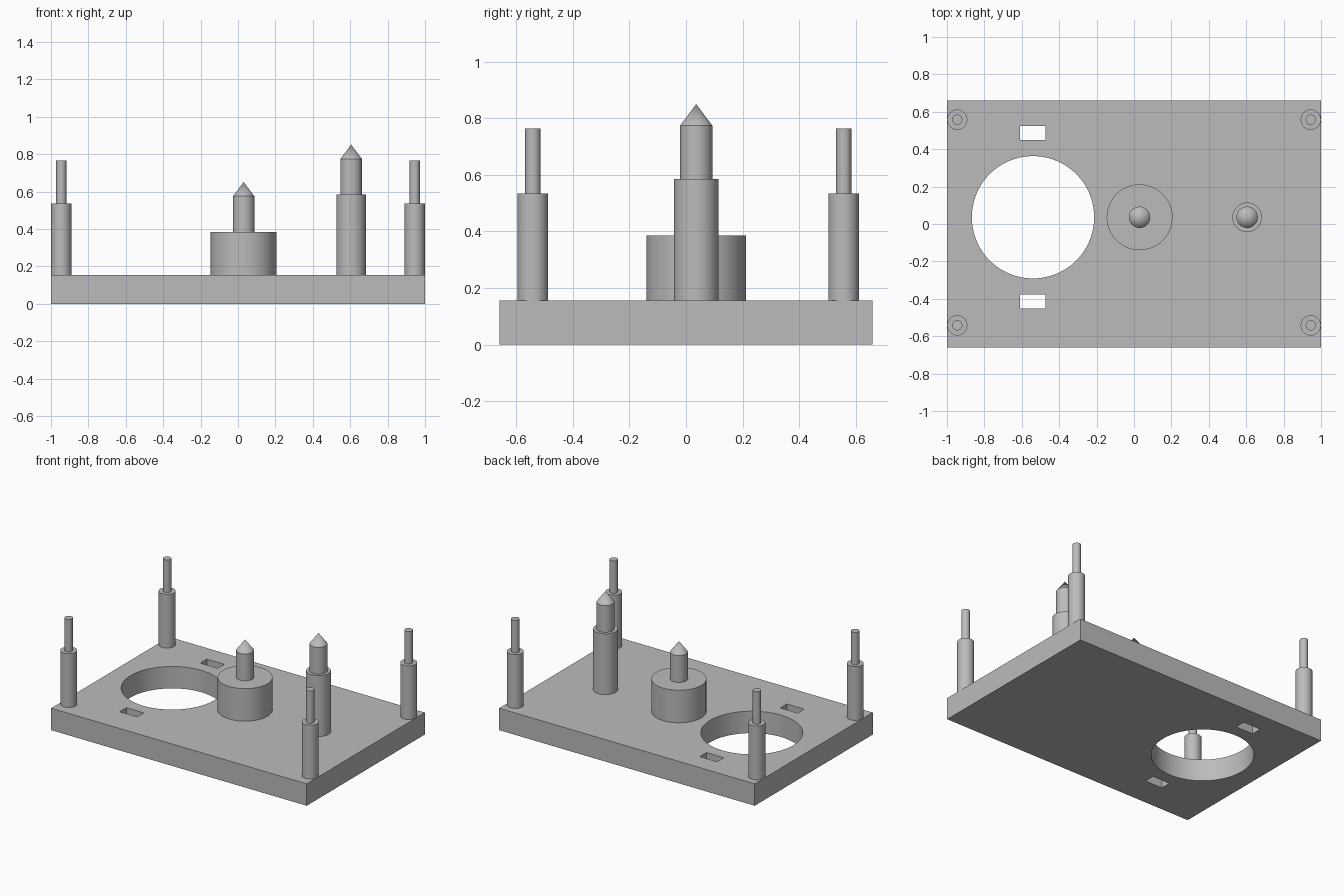
import bpy
import math

if "Cube" in bpy.data.objects:
    bpy.data.objects.remove(bpy.data.objects["Cube"])

# Single plain grey
grey = bpy.data.materials.new("plain_grey")
grey.use_nodes = True
colour = (0.5, 0.5, 0.5, 1)
grey.diffuse_color = colour
grey.node_tree.nodes["Principled BSDF"].inputs["Base Color"].default_value = colour

PLATE_TOP = 0.155
MID_Y = 0.036


def box(name, x, y, z, size):
    bpy.ops.mesh.primitive_cube_add(size=1, location=(x, y, z))
    ob = bpy.context.object
    ob.name = name
    ob.scale = size
    bpy.ops.object.transform_apply(location=False, rotation=False, scale=True)
    return ob


def turned(name, x, y, profile, segments=64):
    """Lathe a closed (radius, height) profile around a vertical axis."""
    verts, rings, faces = [], [], []
    for r, z in profile:
        n = segments if r > 0 else 1
        rings.append(range(len(verts), len(verts) + n))
        for i in range(n):
            a = math.tau * i / segments
            verts.append((r * math.cos(a), r * math.sin(a), z))
    for low, high in zip(rings, rings[1:]):
        for i in range(segments):
            j = (i + 1) % segments
            if len(high) == 1:
                faces.append((low[i], low[j], high[0]))
            else:
                faces.append((low[i], low[j], high[j], high[i]))
    faces.append(tuple(reversed(rings[0])))
    if len(rings[-1]) > 1:
        faces.append(tuple(rings[-1]))
    mesh = bpy.data.meshes.new(name)
    mesh.from_pydata(verts, [], faces)
    ob = bpy.data.objects.new(name, mesh)
    bpy.context.collection.objects.link(ob)
    ob.location = (x, y, 0)
    return finish(ob)


def finish(ob):
    ob.data.materials.clear()
    ob.data.materials.append(grey)
    bpy.ops.object.select_all(action="DESELECT")
    ob.select_set(True)
    bpy.context.view_layer.objects.active = ob
    bpy.ops.object.shade_smooth_by_angle(angle=math.radians(25))
    return ob


# Base plate with a round opening and two slots
plate = box("base_plate", 0, 0, PLATE_TOP / 2, (2, 1.32, PLATE_TOP))
bpy.ops.mesh.primitive_cylinder_add(vertices=96, radius=0.327, depth=1,
                                    location=(-0.54, MID_Y, 0))
cutters = [bpy.context.object]
for side in (-1, 1):
    cutters.append(box("slot_cutter", -0.542, MID_Y + side * 0.45, 0, (0.136, 0.074, 1)))
for cutter in cutters:
    cutter.hide_render = True
    mod = plate.modifiers.new("opening", "BOOLEAN")
    mod.operation = "DIFFERENCE"
    mod.solver = "EXACT"
    mod.object = cutter
    bpy.context.view_layer.objects.active = plate
    bpy.ops.object.modifier_apply(modifier=mod.name)
    bpy.data.objects.remove(cutter)
finish(plate)

# Stepped corner posts
for x, side in ((-0.945, "right"), (0.945, "left")):
    for y, end in ((-0.542, "front"), (0.558, "back")):
        turned(f"{end}_{side}_post", x, y, [
            (0.054, PLATE_TOP), (0.054, 0.535), (0.027, 0.535), (0.027, 0.765)])

# Wide hub and tall column, each with a pointed pin
for name, x, radius, shoulder in (("wide_hub", 0.03, 0.176, 0.385),
                                  ("tall_column", 0.605, 0.079, 0.585)):
    turned(name, x, MID_Y, [
        (radius, PLATE_TOP), (radius, shoulder), (0.057, shoulder),
        (0.057, shoulder + 0.19), (0, shoulder + 0.266)])
